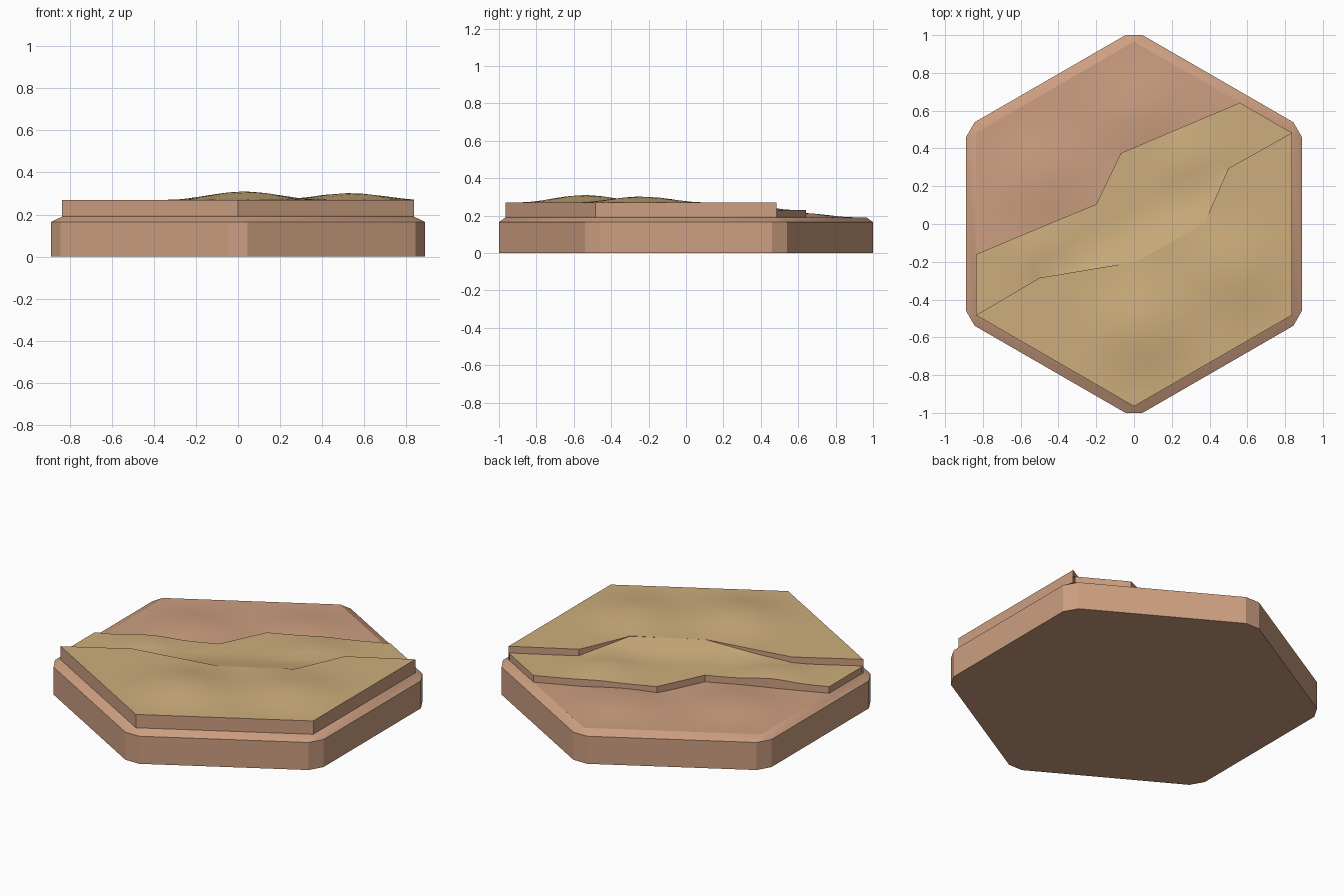
import bpy, bmesh, math
from mathutils import Vector

if "Cube" in bpy.data.objects:
    bpy.data.objects.remove(bpy.data.objects["Cube"])

APOTHEM = 0.836                 # inner hexagon, corners pointing to +-y
LOW, MID, HIGH = 0.19, 0.23, 0.27


def material(name, rgb):
    m = bpy.data.materials.new(name)
    m.diffuse_color = (*rgb, 1)
    m.use_nodes = True
    m.node_tree.nodes["Principled BSDF"].inputs["Base Color"].default_value = m.diffuse_color
    return m


clay = material("clay", (0.61, 0.345, 0.22))
sand = material("sand", (0.61, 0.42, 0.20))


def finish(bm, name):
    bmesh.ops.recalc_face_normals(bm, faces=bm.faces) if name == "base" else None
    me = bpy.data.meshes.new(name)
    bm.to_mesh(me)
    bm.free()
    ob = bpy.data.objects.new(name, me)
    bpy.context.collection.objects.link(ob)
    me.materials.append(clay)
    me.materials.append(sand)
    bpy.context.view_layer.objects.active = ob
    ob.select_set(True)
    bpy.ops.object.shade_smooth_by_angle(angle=math.radians(20))
    ob.select_set(False)
    return ob


def across(x, y):
    """Distance across the terraces, towards the back left."""
    return -0.5 * x + 0.866 * y


def on_rim(co):
    return max(abs(co.x), abs(0.5 * co.x + 0.866 * co.y),
               abs(across(co.x, co.y))) > APOTHEM - 0.004


# Gentle hills: x, y, radius, height
def hills(x, y, spots):
    z = 0
    for hx, hy, r, h in spots:
        d = math.hypot(x - hx, y - hy) / r
        if d < 1:
            z += h * math.cos(d * math.pi / 2) ** 2
    return z


def low_z(x, y):
    return LOW + hills(x, y, [(0.03, 0.6, 0.32, 0.025), (-0.5, 0.25, 0.32, 0.025)])


def mid_z(x, y):
    ramp = min(max(-across(x, y) / 0.18, 0), 1)
    return MID + (HIGH - MID) * ramp + hills(
        x, y, [(-0.5, -0.13, 0.24, 0.025), (0.3, 0.33, 0.26, 0.025)])


def high_z(x, y):
    return HIGH + hills(x, y, [(0.03, -0.54, 0.36, 0.04), (0.53, -0.24, 0.35, 0.032)])


def terrace(name, outline, height, floor, top):
    """Outline cut into a grid, raised into hills, with walls down to the floor."""
    bm = bmesh.new()
    face = bm.faces.new([bm.verts.new((x, y, 0)) for x, y in outline])
    face.normal_update()
    if face.normal.z < 0:
        face.normal_flip()
    for n in (Vector((0.866, 0.5, 0)), Vector((-0.5, 0.866, 0))):
        for i in range(-12, 13):
            bmesh.ops.bisect_plane(bm, geom=bm.verts[:] + bm.edges[:] + bm.faces[:],
                                   plane_co=n * i * 0.08, plane_no=n, dist=1e-4)
    bmesh.ops.triangulate(bm, faces=[f for f in bm.faces if len(f.verts) > 4])
    for f in bm.faces:
        f.material_index = top
    rim = [e for e in bm.edges if e.is_boundary] if floor else []
    for v in bm.verts:
        v.co.z = height(v.co.x, v.co.y)
    for e in rim:
        # keep the winding of the walls consistent with the top face
        loop = e.link_loops[0]
        a, b = loop.vert, loop.link_loop_next.vert
        za, zb = floor(a.co, b.co)
        if za is None or (a.co.z - za < 1e-4 and b.co.z - zb < 1e-4):
            continue
        c = bm.verts.new((a.co.x, a.co.y, za))
        d = bm.verts.new((b.co.x, b.co.y, zb))
        bm.faces.new((b, a, c, d)).material_index = 0
    bmesh.ops.remove_doubles(bm, verts=bm.verts, dist=1e-5)
    return finish(bm, name)


def mid_floor(a, b):
    # no wall where the upper terrace and the ramp join
    if max(across(a.x, a.y), across(b.x, b.y)) < 0.02:
        return None, None
    return LOW, LOW


def high_floor(a, b):
    if on_rim(a) and on_rim(b):
        return LOW, LOW
    return [min(mid_z(p.x, p.y), p.z) for p in (a, b)]


# Base: hexagon with cut corners and a bevelled shoulder up to the inner hexagon
bm = bmesh.new()
bottom, shoulder, inner = [], [], []
for k in range(6):
    ang = math.radians(90 + 60 * k)
    c, s = math.cos(ang), math.sin(ang)
    for t in (-0.045, 0.045):
        x, y = c - s * -t * -1, s + c * t
        bottom.append(bm.verts.new((x, y, 0)))
        shoulder.append(bm.verts.new((x, y, 0.165)))
    r = APOTHEM / math.cos(math.pi / 6)
    inner.append(bm.verts.new((c * r, s * r, LOW)))
bm.faces.new(bottom)
for i in range(12):
    j = (i + 1) % 12
    bm.faces.new((bottom[i], bottom[j], shoulder[j], shoulder[i]))
    if i % 2 == 0:
        bm.faces.new((shoulder[i], shoulder[j], inner[i // 2]))
    else:
        bm.faces.new((shoulder[i], shoulder[j], inner[j // 2], inner[i // 2]))
finish(bm, "base")

# Ground outlines: hexagon corners and the cliff lines between them
R = APOTHEM / math.cos(math.pi / 6)
H = R / 2
low_cliff = [(-0.836, -0.16), (-0.2, 0.105), (-0.07, 0.375), (0.56, R - 0.56 * H / APOTHEM)]
high_cliff = [(-APOTHEM, -H), (-0.5, -0.285), (0.01, -0.2), (0.37, 0.0),
              (0.5, 0.295), (APOTHEM, H)]

terrace("lower_ground", low_cliff + [(0, R), (-APOTHEM, H)], low_z, None, 0)
terrace("middle_terrace", high_cliff + low_cliff[::-1], mid_z, mid_floor, 1)
terrace("upper_terrace", high_cliff + [(APOTHEM, -H), (0, -R)], high_z, high_floor, 1)
